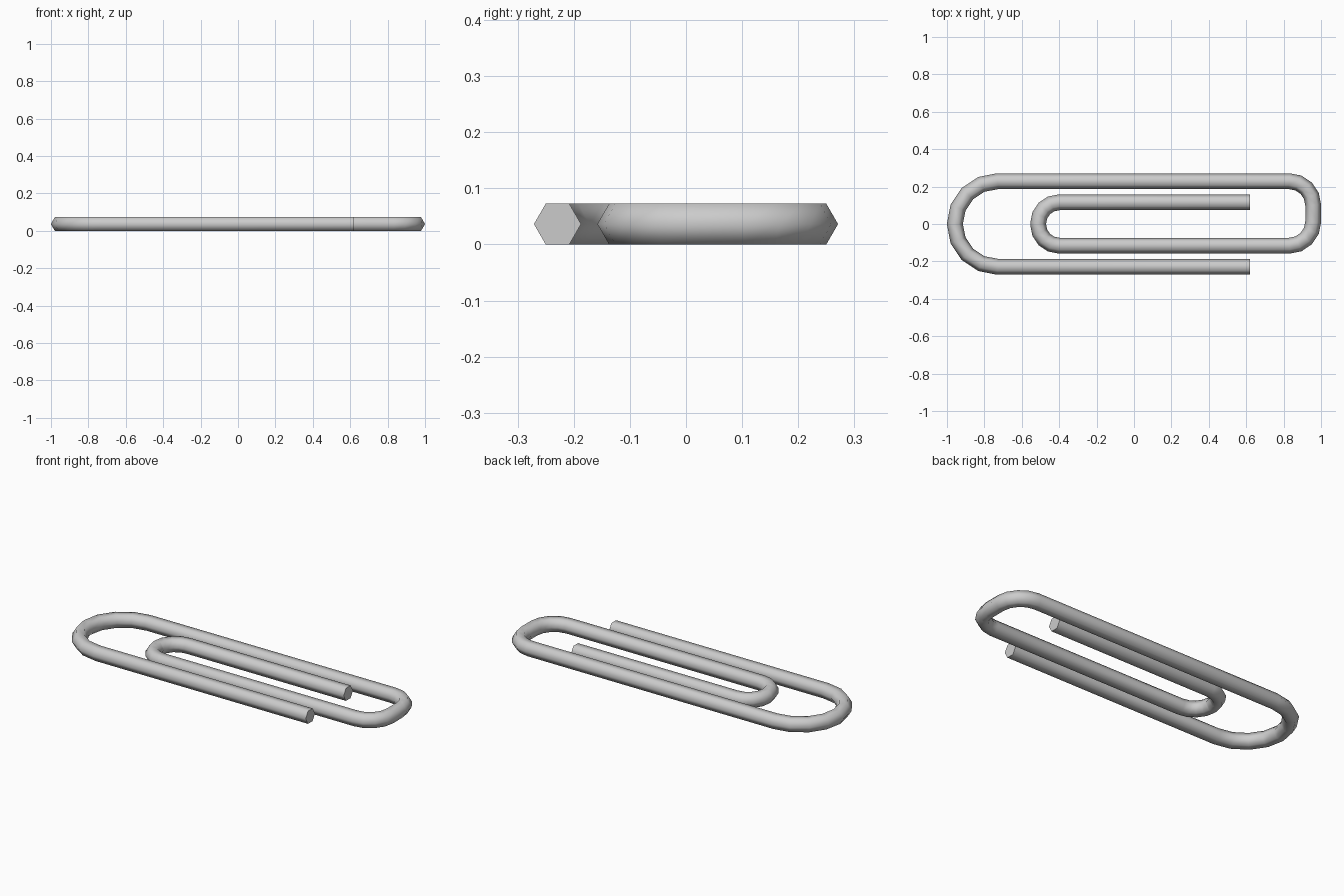
import bpy, bmesh
from math import sin, cos, pi, radians
from mathutils import Vector

if "Cube" in bpy.data.objects:
    bpy.data.objects.remove(bpy.data.objects["Cube"])

R = 0.042                 # wire radius (hexagonal section)
H = R * sin(pi / 3)       # half height of the hexagon


def arc(cx, cy, r, start, end, steps=4):
    return [Vector((cx + r * cos(radians(start + (end - start) * i / steps)),
                    cy + r * sin(radians(start + (end - start) * i / steps)), H))
            for i in range(steps + 1)]


# Wire centreline, from the outer end to the inner end
path = [Vector((0.62, -0.229, H))]
path += arc(-0.729, 0, 0.229, 270, 90, 8)        # large left bend
path += arc(0.83, 0.101, 0.128, 90, 0)           # right bend, upper corner
path += arc(0.83, 0.012, 0.128, 0, -90)          # right bend, lower corner
path += arc(-0.40, -0.004, 0.112, 270, 180)      # inner bend, lower corner
path += arc(-0.40, 0.004, 0.112, 180, 90)        # inner bend, upper corner
path.append(Vector((0.62, 0.116, H)))

# Sweep the hexagon along the path with mitred joints
bm = bmesh.new()
rings = []
for i, p in enumerate(path):
    a = (p - path[i - 1]).normalized() if i else (path[1] - p).normalized()
    b = (path[i + 1] - p).normalized() if i < len(path) - 1 else a
    t = (a + b).normalized()
    side = Vector((t.y, -t.x, 0)) / t.dot(a)
    rings.append([bm.verts.new(p + side * R * cos(k * pi / 3)
                               + Vector((0, 0, R * sin(k * pi / 3))))
                  for k in range(6)])
for r0, r1 in zip(rings, rings[1:]):
    for k in range(6):
        bm.faces.new((r0[k], r0[(k + 1) % 6], r1[(k + 1) % 6], r1[k]))
bm.faces.new(rings[0])
bm.faces.new(rings[-1])
bmesh.ops.recalc_face_normals(bm, faces=bm.faces)

mesh = bpy.data.meshes.new("paper_clip_wire")
bm.to_mesh(mesh)
bm.free()
clip = bpy.data.objects.new("paper_clip_wire", mesh)
bpy.context.collection.objects.link(clip)

# Smooth along the wire, sharp at the cut ends
bpy.context.view_layer.objects.active = clip
clip.select_set(True)
bpy.ops.object.shade_smooth_by_angle(angle=radians(70))
